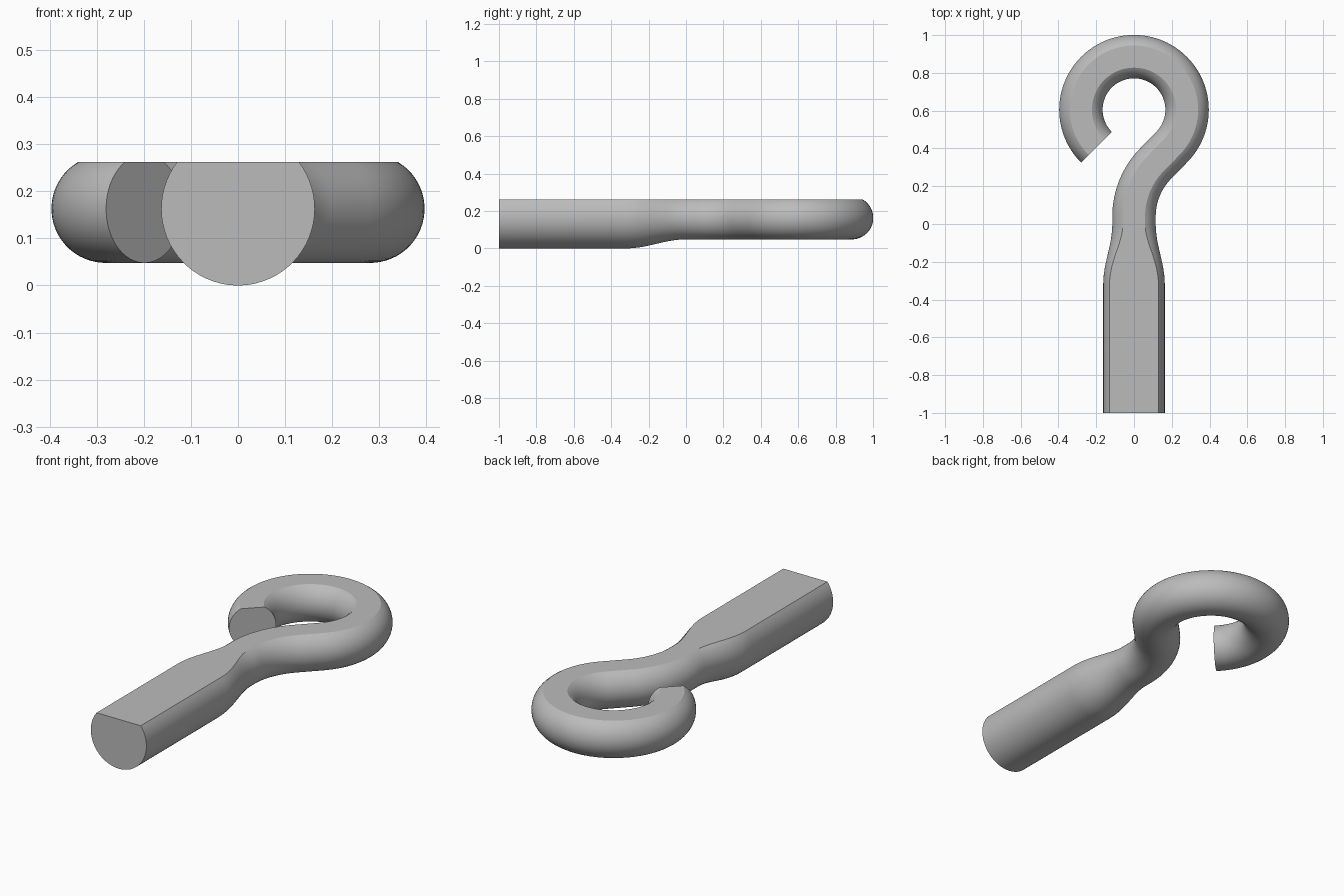
import bpy, bmesh, math
from mathutils import Vector

cube = bpy.data.objects.get("Cube")
if cube:
    bpy.data.objects.remove(cube, do_unlink=True)

AXIS_Z, FLAT_Z = 0.163, 0.262       # rod axis and flat top heights
SHANK_R, HOOK_R = 0.163, 0.115      # rod radii
RING_R, RING_Y = 0.281, 0.605       # hook centreline
BEND_R, BEND_Y = 0.4, 0.04          # neck bend centreline
SIDES = 48


def centreline():
    """Stations along the rod: (point, sideways direction, radius)."""
    side = Vector((1, 0, 0))
    stations = [(Vector((0, -1, AXIS_Z)), side, SHANK_R)]
    # Shank tapering into the neck
    for i in range(17):
        t = i / 16
        r = SHANK_R + (HOOK_R - SHANK_R) * (1 - math.cos(math.pi * t)) / 2
        stations.append((Vector((0, -0.32 * (1 - t), AXIS_Z)), side, r))
    # Neck bending to the right
    for i in range(17):
        a = math.radians(45) * i / 16
        s = Vector((math.cos(a), -math.sin(a), 0))
        stations.append((Vector((BEND_R, BEND_Y, AXIS_Z)) - s * BEND_R, s, HOOK_R))
    # Open ring curling back to the left
    for i in range(73):
        a = math.radians(-45 + 270 * i / 72)
        s = Vector((math.cos(a), math.sin(a), 0))
        stations.append((Vector((0, RING_Y, AXIS_Z)) + s * RING_R, s, HOOK_R))
    return stations


# Sweep a round section with a flat top along the centreline
bm = bmesh.new()
rings = []
for point, side, r in centreline():
    start = math.asin((FLAT_Z - AXIS_Z) / r)
    sweep = math.pi + 2 * start
    ring = []
    for k in range(SIDES):
        a = start - sweep * k / (SIDES - 1)
        ring.append(bm.verts.new(point + side * (r * math.cos(a))
                                 + Vector((0, 0, r * math.sin(a)))))
    rings.append(ring)
for a, b in zip(rings, rings[1:]):
    for k in range(SIDES):
        n = (k + 1) % SIDES
        bm.faces.new((a[k], a[n], b[n], b[k]))
bm.faces.new(rings[0])
bm.faces.new(rings[-1])
bmesh.ops.recalc_face_normals(bm, faces=bm.faces)

mesh = bpy.data.meshes.new("hook_rod")
bm.to_mesh(mesh)
bm.free()
hook = bpy.data.objects.new("hook_rod", mesh)
bpy.context.collection.objects.link(hook)

# Plain grey metal
grey = bpy.data.materials.new("plain_grey")
grey.use_nodes = True
colour = (0.5, 0.5, 0.5, 1)
grey.diffuse_color = colour
grey.node_tree.nodes["Principled BSDF"].inputs["Base Color"].default_value = colour
mesh.materials.append(grey)

# Smooth round sides, crisp flat top and ends
bpy.ops.object.select_all(action='DESELECT')
hook.select_set(True)
bpy.context.view_layer.objects.active = hook
bpy.ops.object.shade_smooth_by_angle(angle=math.radians(20))
